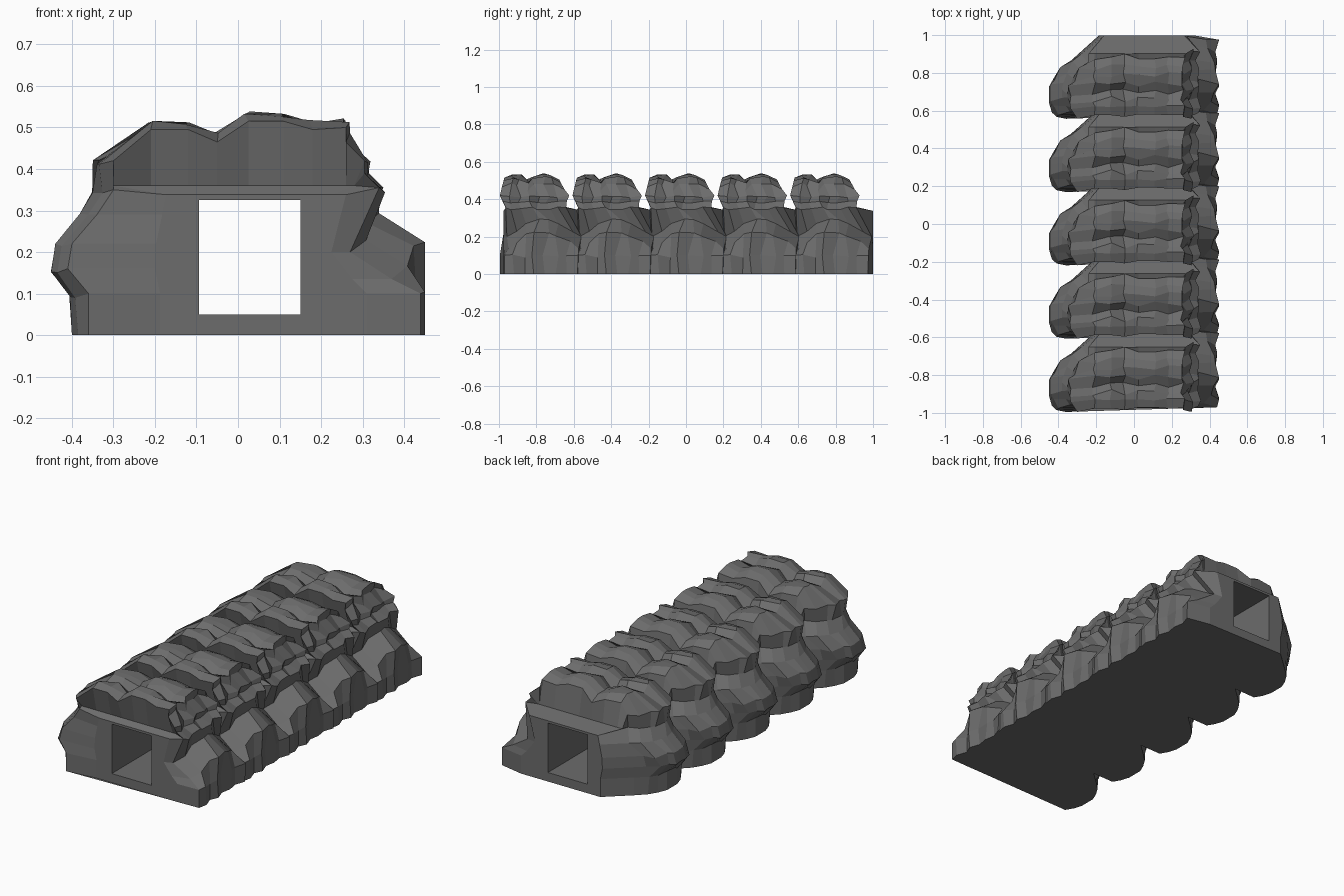
import bpy
import bmesh
import random
from mathutils import Vector

if "Cube" in bpy.data.objects:
    bpy.data.objects.remove(bpy.data.objects["Cube"], do_unlink=True)

rock = bpy.data.materials.new("grey rock")
rock.diffuse_color = (0.15, 0.15, 0.15, 1)
rock.use_nodes = True
rock.node_tree.nodes["Principled BSDF"].inputs["Base Color"].default_value = rock.diffuse_color

SEGMENTS = 5
PITCH = 0.388

# Arch outline (x, z), from the right foot over the crown to the left foot
OUTLINE = [(-.40, 0), (-.40, .1), (-.45, .16), (-.44, .22), (-.38, .29), (-.34, .35),
           (-.34, .42), (-.21, .515), (-.12, .515), (-.05, .485), (.025, .535),
           (.11, .535), (.18, .515), (.27, .52), (.27, .485), (.315, .42), (.315, .39),
           (.35, .355), (.35, .29), (.45, .225), (.45, .1), (.45, 0)]
# Front and back edge (height, y) of one rib
FRONT = [(0, -.995), (.1, -.995), (.22, -.975), (.3, -.955), (.36, -.965), (.43, -1),
         (.5, -.98), (.54, -.97)]
BACK = [(0, -.56), (.2, -.553), (.31, -.56), (.36, -.65), (.43, -.62), (.5, -.66), (.54, -.68)]
# Along one rib: fraction, right inset, left inset, crown drop, left ledge dip
STATIONS = [(0, .04, .01, .02, 1), (.13, .015, 0, 0, .6), (.28, 0, .02, .005, .1),
            (.4, 0, 0, .035, 0), (.55, 0, .02, .005, 0), (.7, .02, .01, 0, .2),
            (.85, .05, .02, .005, .6), (1, .1, 0, .03, 1)]


def sample(curve, z):
    """Linear lookup along a list of pairs."""
    for (a, u), (b, v) in zip(curve, curve[1:]):
        if z <= b:
            return u + (v - u) * (z - a) / (b - a)
    return curve[-1][1]


def clamp(value, low, high):
    return max(low, min(high, value))


def rib_ring(station, rng):
    """One rough arch section of a rib."""
    t, inset_right, inset_left, drop, dip = station
    ring = []
    for x, z in OUTLINE:
        start = sample(FRONT, z)
        end = sample(BACK, z) - 1.2 * max(0, -0.1 - x) ** 2
        if x > 0.4:
            start += 0.025
            end -= 0.02
        y = start + (end - start) * t
        side = inset_right if x < -0.3 else -inset_left if x > 0.24 else 0
        px, pz = x + side, z
        if z > 0.45:
            pz -= drop
        if x > 0.3 and 0.2 < z < 0.3:
            px -= 0.07 * dip
            pz -= 0.09 * dip
        if z > 0:
            inner = 0 < t < 1
            px += rng.uniform(-.012, .008) if inner and abs(x) < 0.44 else 0
            pz += rng.uniform(-.012, .004) if inner else 0
            y += rng.uniform(-.015, .015) if inner else 0
        ring.append(Vector((px, y, pz)))
    return ring


def neck_ring(ring, y):
    """Undercut below the crown, leaving the lower walls in place."""
    return [Vector((clamp(p.x, -0.3, 0.28), y, 0.36)) if p.z > 0.36 else p.copy()
            for p in ring]


def end_ring(ring, y):
    """Flat portal face around the opening."""
    points = []
    for p in ring:
        x = p.x + (clamp(p.x, -0.13, 0.18) - p.x) * (0.75 if p.x < 0 else 0.5)
        points.append(Vector((x, y, min(p.z, 0.338))))
    return points


def build_rib():
    rng = random.Random(4)
    rings = [rib_ring(s, rng) for s in STATIONS]
    rings.insert(0, neck_ring(rings[0], -.945))
    rings.append(neck_ring(rings[-1], -.65))
    rings.insert(0, end_ring(rings[0], -.975))
    rings.append(end_ring(rings[-1], -.553))
    bm = bmesh.new()
    loops = [[bm.verts.new(p) for p in ring] for ring in rings]
    for a, b in zip(loops, loops[1:]):
        for i in range(len(a)):
            j = (i + 1) % len(a)
            bm.faces.new((a[i], a[j], b[j], b[i]))
    bm.faces.new(loops[0])
    bm.faces.new(loops[-1])
    bmesh.ops.remove_doubles(bm, verts=bm.verts, dist=0.0005)
    bmesh.ops.recalc_face_normals(bm, faces=bm.faces)
    mesh = bpy.data.meshes.new("tunnel_rib")
    bm.to_mesh(mesh)
    bm.free()
    mesh.materials.append(rock)
    return mesh


# Passage cutter
bpy.ops.mesh.primitive_cube_add(size=1, location=(0.028, 0, 0.1875))
cutter = bpy.context.object
cutter.name = "passage_cutter"
cutter.scale = (0.244, 3, 0.275)
cutter.hide_render = True
cutter.data.materials.append(rock)

# Hollow out one rib, then repeat it along the passage
first = bpy.data.objects.new("tunnel_rib_1", build_rib())
bpy.context.collection.objects.link(first)
cut = first.modifiers.new("passage", 'BOOLEAN')
cut.operation = 'DIFFERENCE'
cut.solver = 'EXACT'
cut.object = cutter
bpy.context.view_layer.objects.active = first
bpy.ops.object.modifier_apply(modifier=cut.name)
bpy.data.objects.remove(cutter, do_unlink=True)

for k in range(1, SEGMENTS):
    rib = bpy.data.objects.new(f"tunnel_rib_{k + 1}", first.data)
    rib.location.y = k * PITCH
    bpy.context.collection.objects.link(rib)
